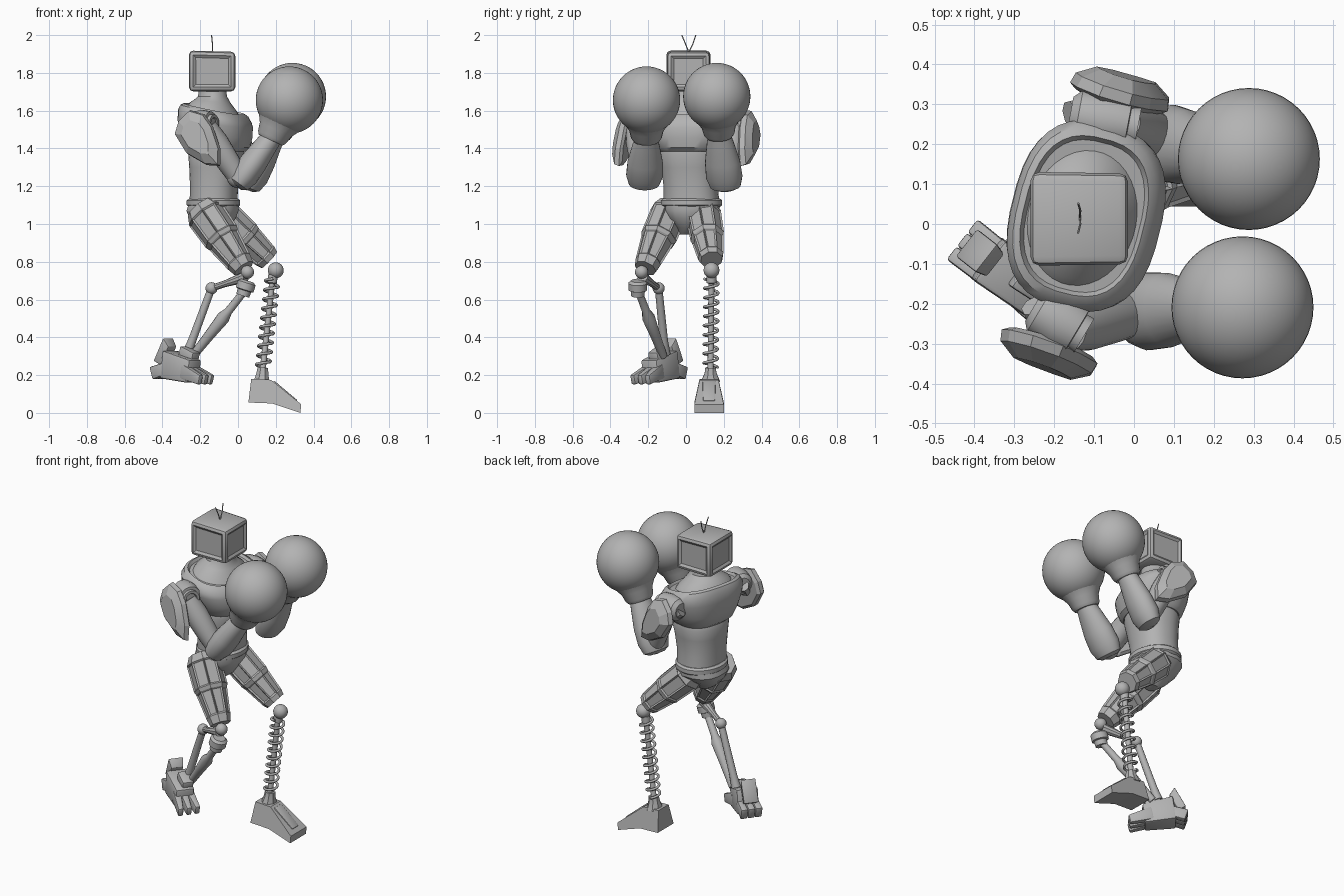
import bpy, bmesh, math
from mathutils import Vector, Matrix

if "Cube" in bpy.data.objects:
    bpy.data.objects.remove(bpy.data.objects["Cube"])

GREY = (0.45, 0.45, 0.45, 1)
metal = bpy.data.materials.new("grey_metal")
metal.use_nodes = True
metal.diffuse_color = GREY
metal.node_tree.nodes["Principled BSDF"].inputs["Base Color"].default_value = GREY


def finish(name, bm, angle=35):
    """Turn a bmesh into a shaded object."""
    bmesh.ops.recalc_face_normals(bm, faces=bm.faces)
    mesh = bpy.data.meshes.new(name)
    bm.to_mesh(mesh)
    bm.free()
    mesh.materials.append(metal)
    mesh.shade_smooth()
    mesh.set_sharp_from_angle(angle=math.radians(angle))
    ob = bpy.data.objects.new(name, mesh)
    bpy.context.collection.objects.link(ob)


def ring(centre, rot, rx, ry, n, power=2.0):
    """Superellipse cross-section."""
    pts = []
    for i in range(n):
        a = 2 * math.pi * (i + 0.5) / n
        c, s = math.cos(a), math.sin(a)
        p = Vector((math.copysign(abs(c) ** (2 / power), c) * rx,
                    math.copysign(abs(s) ** (2 / power), s) * ry, 0))
        pts.append(Vector(centre) + rot @ p)
    return pts


def skin(name, rings, angle=35, inset=0):
    """Bridge rings, cap the ends and optionally recess large side panels."""
    bm = bmesh.new()
    loops = [[bm.verts.new(p) for p in r] for r in rings]
    n = len(loops[0])
    sides = []
    for a, b in zip(loops, loops[1:]):
        for i in range(n):
            j = (i + 1) % n
            sides.append(bm.faces.new((a[i], a[j], b[j], b[i])))
    bm.faces.new(loops[0][::-1])
    bm.faces.new(loops[-1])
    bmesh.ops.recalc_face_normals(bm, faces=bm.faces)
    if inset:
        big = [f for f in sides if f.calc_area() > 0.005]
        bmesh.ops.inset_individual(bm, faces=big, thickness=inset, depth=-inset * 0.6)
    finish(name, bm, angle)


def limb(name, a, b, profile, n=20, angle=35, inset=0):
    """Sweep (t, rx[, ry]) sections along the line a-b."""
    a, b = Vector(a), Vector(b)
    rot = (b - a).to_track_quat('Z', 'Y').to_matrix()
    skin(name, [ring(a.lerp(b, s[0]), rot, s[1], s[-1], n) for s in profile], angle, inset)


def body(name, sections, yaw, power=2.6, n=36):
    """Stack sections (x, y, z, depth, width, forward dip)."""
    turn = Matrix.Rotation(math.radians(yaw), 3, 'Z')
    skin(name, [ring(s[:3], turn @ Matrix.Rotation(s[5], 3, 'Y'), s[3], s[4], n, power)
                for s in sections])


def tube(name, pts, r, n=8):
    pts = [Vector(p) for p in pts]
    rings = []
    for i, p in enumerate(pts):
        d = pts[min(i + 1, len(pts) - 1)] - pts[max(i - 1, 0)]
        rings.append(ring(p, d.to_track_quat('Z', 'Y').to_matrix(), r, r, n))
    skin(name, rings, 50)


def ball(name, centre, r, seg=24):
    bm = bmesh.new()
    bmesh.ops.create_uvsphere(bm, u_segments=seg, v_segments=seg // 2, radius=r,
                              matrix=Matrix.Translation(centre))
    finish(name, bm, 60)


def block(name, centre, size, yaw=0, pitch=0, taper=1.0, bevel=0.008, panel=0):
    """Bevelled box, tapered towards local +x, with optional recessed panels."""
    bm = bmesh.new()
    bmesh.ops.create_cube(bm, size=1)
    for v in bm.verts:
        k = taper if v.co.x > 0 else 1
        v.co = Vector((v.co.x * size[0], v.co.y * size[1] * k,
                       ((v.co.z + 0.5) * k - 0.5) * size[2]))
    bmesh.ops.bevel(bm, geom=bm.edges[:], offset=bevel, segments=2, affect='EDGES', profile=0.5)
    if panel:
        big = [f for f in bm.faces if f.calc_area() > 0.02 and abs(f.normal.z) < 0.5]
        bmesh.ops.inset_individual(bm, faces=big, thickness=panel, depth=-0.01)
    m = (Matrix.Translation(centre) @ Matrix.Rotation(math.radians(yaw), 4, 'Z')
         @ Matrix.Rotation(math.radians(pitch), 4, 'Y'))
    bmesh.ops.transform(bm, matrix=m, verts=bm.verts)
    finish(name, bm, 30)


# Head with recessed panels and two antennae
block("head", (-.137, .013, 1.81), (.245, .235, .216), taper=.97, bevel=.022, panel=.02)
for side, y in (("front", -.022), ("back", .052)):
    tube(side + "_antenna", [(-.135, .015, 1.91), (-.135, (y + .015) / 2 + .002, 1.95),
                             (-.14, y, 2.0)], .003, 6)

# Torso, twisted against the hips, with the collar dipping forward
DIP = .2
body("neck", [(-.13, .015, 1.575, .15, .185, DIP), (-.13, .015, 1.62, .125, .155, DIP),
              (-.135, .015, 1.65, .095, .11, .1), (-.135, .015, 1.675, .077, .08, 0),
              (-.135, .015, 1.73, .068, .07, 0)], -14, 2)
body("chest", [(-.11, .02, 1.385, .145, .16, 0), (-.11, .02, 1.405, .168, .18, 0),
               (-.115, .02, 1.46, .183, .208, .03), (-.12, .02, 1.53, .19, .235, .1),
               (-.123, .02, 1.57, .188, .238, DIP), (-.125, .02, 1.60, .172, .22, DIP),
               (-.125, .02, 1.61, .155, .20, DIP), (-.125, .02, 1.595, .145, .19, DIP)], -14)
body("waist", [(-.13, .03, 1.10, .125, .148, 0), (-.127, .025, 1.20, .126, .143, 0),
               (-.12, .02, 1.30, .137, .153, 0), (-.115, .02, 1.365, .147, .163, 0),
               (-.11, .02, 1.395, .14, .155, 0)], -8, 2.3)
body("belt", [(-.13, .03, 1.09, .13, .15, 0), (-.13, .03, 1.10, .142, .162, 0),
              (-.13, .03, 1.125, .142, .162, 0), (-.13, .03, 1.135, .128, .15, 0)], 0, 2)
body("pelvis", [(-.13, .0, .945, .035, .035, 0), (-.13, .01, .98, .085, .06, 0),
                (-.135, .02, 1.03, .125, .12, 0), (-.135, .03, 1.07, .14, .15, 0),
                (-.13, .03, 1.10, .135, .152, 0)], 0, 2.4, 16)

# Arms: barrel shoulder, shield pad, upper arm, forearm and round glove
BARREL = [(0, .045), (.12, .066), (.5, .074), (.85, .066), (.86, .05), (1, .05),
          (1, .034), (.95, .03)]
UPPER = [(0, .06), (.3, .068), (.7, .062), (1, .055)]
FORE = [(-.18, .05, .035), (-.12, .082, .06), (.08, .098, .075), (.4, .094, .072),
        (.8, .072, .06), (1, .058, .055)]
# Shield outline as (forward, up), swept back at the top
SHIELD = [(-.13, .02), (-.11, .09), (-.05, .148), (.03, .125), (.08, .06),
          (.125, -.06), (.125, -.15), (.05, -.145), (-.06, -.085)]
PAD_LAYERS = [(0, .86), (.012, 1), (.04, .95), (.07, .6)]
arms = {
    "front": dict(barrel=((-.25, -.205, 1.53), (-.125, -.28, 1.53)),
                  pad=(-.205, -.295, 1.455), out=(-.33, -.94, .08),
                  upper=((-.17, -.26, 1.51), (.0, -.225, 1.25)),
                  fore=((.02, -.22, 1.24), (.18, -.21, 1.46)), glove=(.272, -.209, 1.656)),
    "back": dict(barrel=((-.16, .275, 1.53), (.01, .243, 1.53)),
                 pad=(-.04, .305, 1.455), out=(.3, .95, .08),
                 upper=((-.04, .255, 1.51), (.07, .215, 1.24)),
                 fore=((.075, .205, 1.23), (.2, .175, 1.48)), glove=(.288, .163, 1.675)),
}
forward = Vector((.95, -.31, 0))
for side, p in arms.items():
    out = Vector(p["out"]).normalized()
    up = Vector((0, 0, 1)) - out * out.z
    skin(side + "_shoulder_pad",
         [[Vector(p["pad"]) + out * d + forward * (u * k) + up * (v * k) for u, v in SHIELD]
          for d, k in PAD_LAYERS], 15)
    limb(side + "_shoulder", *p["barrel"], BARREL)
    limb(side + "_pad_bracket", p["barrel"][0], p["pad"], [(0, .035), (1, .035)], 8)
    limb(side + "_upper_arm", *p["upper"], UPPER)
    ball(side + "_elbow", p["upper"][1], .06)
    limb(side + "_forearm", *p["fore"], FORE, 24)
    limb(side + "_glove_cuff", p["fore"][1], p["glove"],
         [(-.08, .07), (0, .082), (.2, .092), (.45, .125), (.6, .15)], 24)
    ball(side + "_glove", p["glove"], .178, 48)

# Thighs: faceted armour with recessed panels
FRONT_THIGH = [(-.06, .075, .085), (.06, .098, .108), (.45, .098, .102), (.5, .09, .094),
               (.88, .07, .072), (1, .06, .06)]
BACK_THIGH = [(-.06, .075, .08), (.06, .096, .1), (.5, .092, .094), (.56, .086, .088),
              (.92, .07, .072), (1, .06, .062)]
limb("front_thigh", (-.185, -.085, 1.07), (.03, -.215, .765), FRONT_THIGH, 8, 20, .012)
limb("back_thigh", (-.1, .09, 1.06), (.165, .135, .81), BACK_THIGH, 8, 20, .012)

# Front leg: knee joint, twin rods and a clawed foot
ball("front_knee", (.05, -.235, .745), .035)
limb("front_knee_drum", (.05, -.255, .70), (.025, -.255, .62),
     [(0, .035), (.15, .05), (.6, .05), (.65, .038), (1, .036)], 16)
limb("knee_strut", (.04, -.23, .72), (-.14, -.145, .66), [(0, .03), (.6, .018), (1, .018)], 10)
ball("rear_knee_ball", (-.14, -.145, .66), .032)
limb("rear_shin_rod", (-.14, -.145, .66), (-.27, -.11, .31), [(0, .02), (.8, .022), (1, .028)], 12)
limb("front_shin_rod", (.03, -.25, .64), (-.24, -.12, .30),
     [(0, .02), (.3, .022), (.4, .035), (.65, .028), (1, .022)], 12)
YAW = -38
aim = Vector((.79, -.61, 0))
across = Vector((.61, .79, 0))
mid = Vector((-.30, -.14, 0))


def on_foot(along, side, z):
    return mid + aim * along + across * side + Vector((0, 0, z))


block("claw_foot_body", on_foot(0, 0, .245), (.18, .13, .15), YAW, 8, .82, .012)
block("claw_foot_ankle", on_foot(.04, .02, .31), (.09, .08, .07), YAW, 15, .8)
for i, s in enumerate((-.043, 0, .043)):
    block("claw_toe_%d" % i, on_foot(.105, s, .205), (.14, .046, .08), YAW + s * 150, 14, .65)
    block("heel_claw_%d" % i, on_foot(-.11, s, .225), (.10, .042, .07), YAW, -18, .9)
block("heel_fin", on_foot(-.10, .0, .325), (.05, .09, .14), YAW, 28, .8)

# Back leg: ball knee, coil spring over a rod and a wedge foot
knee, ankle = Vector((.185, .135, .73)), Vector((.13, .13, .22))
ball("back_knee", (.2, .135, .755), .042)
limb("spring_rod", knee, ankle, [(0, .026), (.08, .026), (.09, .016), (.95, .016), (1, .026)], 12)
steps, turns = 216, 9.5
axis = (ankle - knee).to_track_quat('Z', 'Y')
coil = []
for i in range(steps + 1):
    a = 2 * math.pi * turns * i / steps
    coil.append(knee.lerp(ankle, .04 + .92 * i / steps)
                + axis @ Vector((math.cos(a), math.sin(a), 0)) * .037)
tube("leg_spring", coil, .0075)
limb("spring_foot_ankle", (.132, .13, .24), (.125, .13, .165),
     [(0, .03), (.4, .034), (1, .055, .045)], 8, 20)

# Wedge foot: side outline extruded, narrower on top
outline = [(.055, .055), (.07, .18), (.175, .175), (.335, .045), (.33, 0), (.18, .05)]
skin("spring_foot", [[(x, .122 + sign * (.05 if z > .1 else .078), z) for x, z in outline]
                     for sign in (-1, 1)], 20)
block("spring_foot_plate", (.245, .122, .108), (.16, .07, .03), 0, 39, .9, .005)
